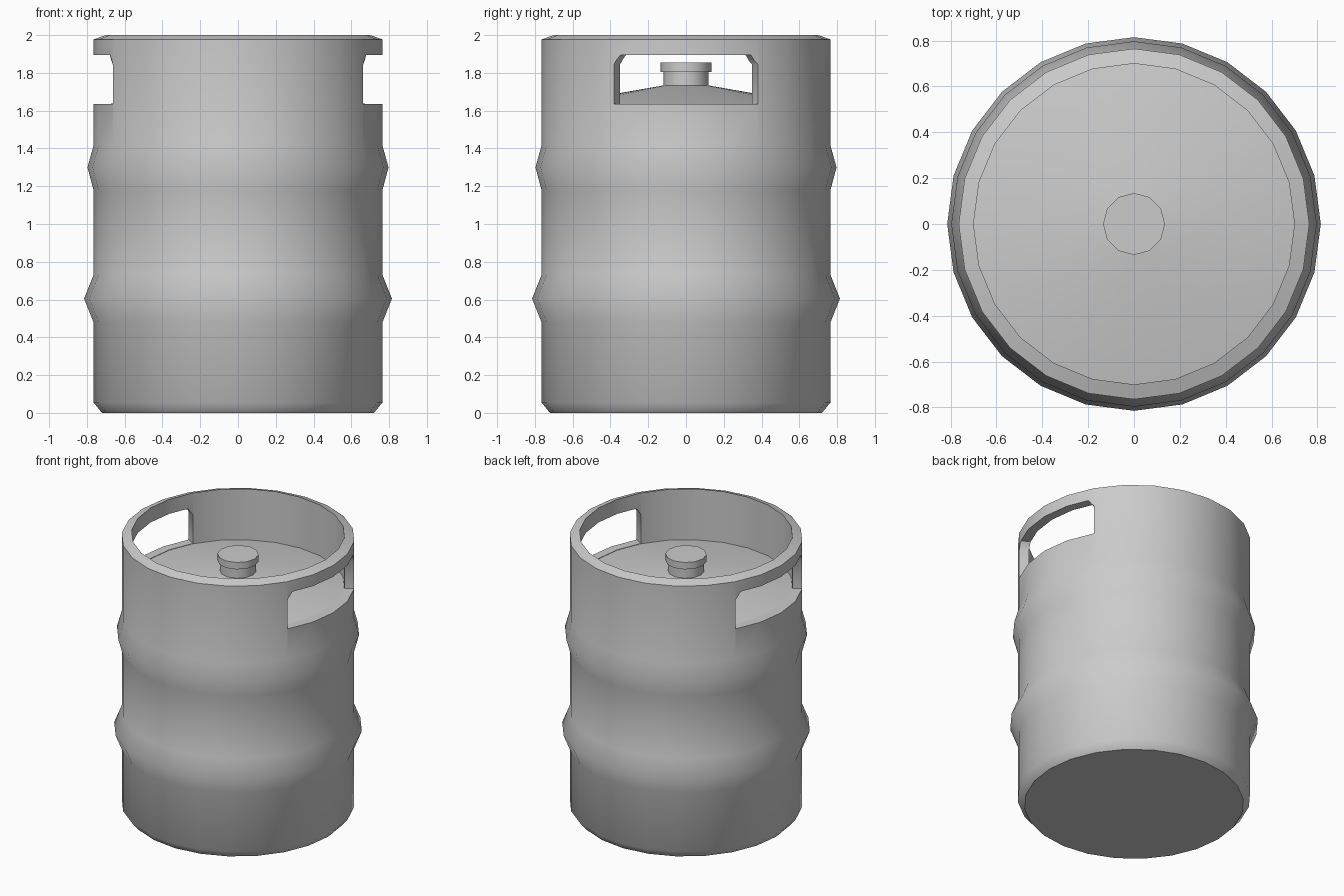
import bpy, bmesh, math

cube = bpy.data.objects.get("Cube")
if cube:
    bpy.data.objects.remove(cube, do_unlink=True)

steel = bpy.data.materials.new("grey steel")
steel.use_nodes = True
GREY = (0.6, 0.6, 0.6, 1)
steel.diffuse_color = GREY
steel.node_tree.nodes["Principled BSDF"].inputs["Base Color"].default_value = GREY


def finish(name, bm):
    bmesh.ops.recalc_face_normals(bm, faces=bm.faces)
    mesh = bpy.data.meshes.new(name)
    bm.to_mesh(mesh)
    bm.free()
    mesh.materials.append(steel)
    obj = bpy.data.objects.new(name, mesh)
    bpy.context.collection.objects.link(obj)
    return obj


def lathe(name, profile, sides):
    """Closed solid turned around z; both profile ends are capped."""
    bm = bmesh.new()
    rings = []
    for r, z in profile:
        rings.append([bm.verts.new((r * math.cos(i * math.tau / sides),
                                    r * math.sin(i * math.tau / sides), z))
                      for i in range(sides)])
    for a, b in zip(rings, rings[1:]):
        for i in range(sides):
            j = (i + 1) % sides
            bm.faces.new((a[i], a[j], b[j], b[i]))
    bm.faces.new(rings[0])
    bm.faces.new(rings[-1])
    return finish(name, bm)


def handle_cutter(side):
    """Handle opening with chamfered top corners and radial ends."""
    outline = [(-0.38, 1.635), (0.38, 1.635), (0.38, 1.845),
               (0.335, 1.895), (-0.335, 1.895), (-0.38, 1.845)]
    bm = bmesh.new()
    near, far = ([bm.verts.new((side * 0.66 * s, y * s, z)) for y, z in outline]
                 for s in (0.8, 1.3))
    bm.faces.new(near)
    bm.faces.new(far)
    for i in range(len(outline)):
        j = (i + 1) % len(outline)
        bm.faces.new((near[i], near[j], far[j], far[i]))
    obj = finish("handle_cutter", bm)
    obj.hide_render = True
    return obj


def activate(obj):
    bpy.ops.object.select_all(action="DESELECT")
    obj.select_set(True)
    bpy.context.view_layer.objects.active = obj


# Barrel wall with two rolling hoops, a sloped rim and a hollow top
WALL, INNER = 0.765, 0.70
barrel = lathe("barrel", [
    (0.72, 0), (WALL, 0.055), (WALL, 0.48), (0.815, 0.605), (WALL, 0.73),
    (WALL, 1.18), (0.797, 1.3), (WALL, 1.415), (WALL, 1.977),
    (INNER, 2), (INNER, 1.58)], 24)

# Handle openings on both sides
for side in (-1, 1):
    cutter = handle_cutter(side)
    mod = barrel.modifiers.new("handle opening", "BOOLEAN")
    mod.operation = "DIFFERENCE"
    mod.solver = "EXACT"
    mod.object = cutter
    activate(barrel)
    bpy.ops.object.modifier_apply(modifier=mod.name)
    bpy.data.objects.remove(cutter, do_unlink=True)

# Gently domed lid inside the rim
lid = lathe("lid", [(INNER, 1.59), (INNER, 1.632), (0.10, 1.737)], 24)

# Valve in the middle of the lid
valve = lathe("valve", [(0.12, 1.70), (0.12, 1.805), (0.135, 1.805),
                        (0.135, 1.855)], 12)

for obj in (barrel, lid, valve):
    activate(obj)
    bpy.ops.object.shade_smooth_by_angle(angle=math.radians(47))
